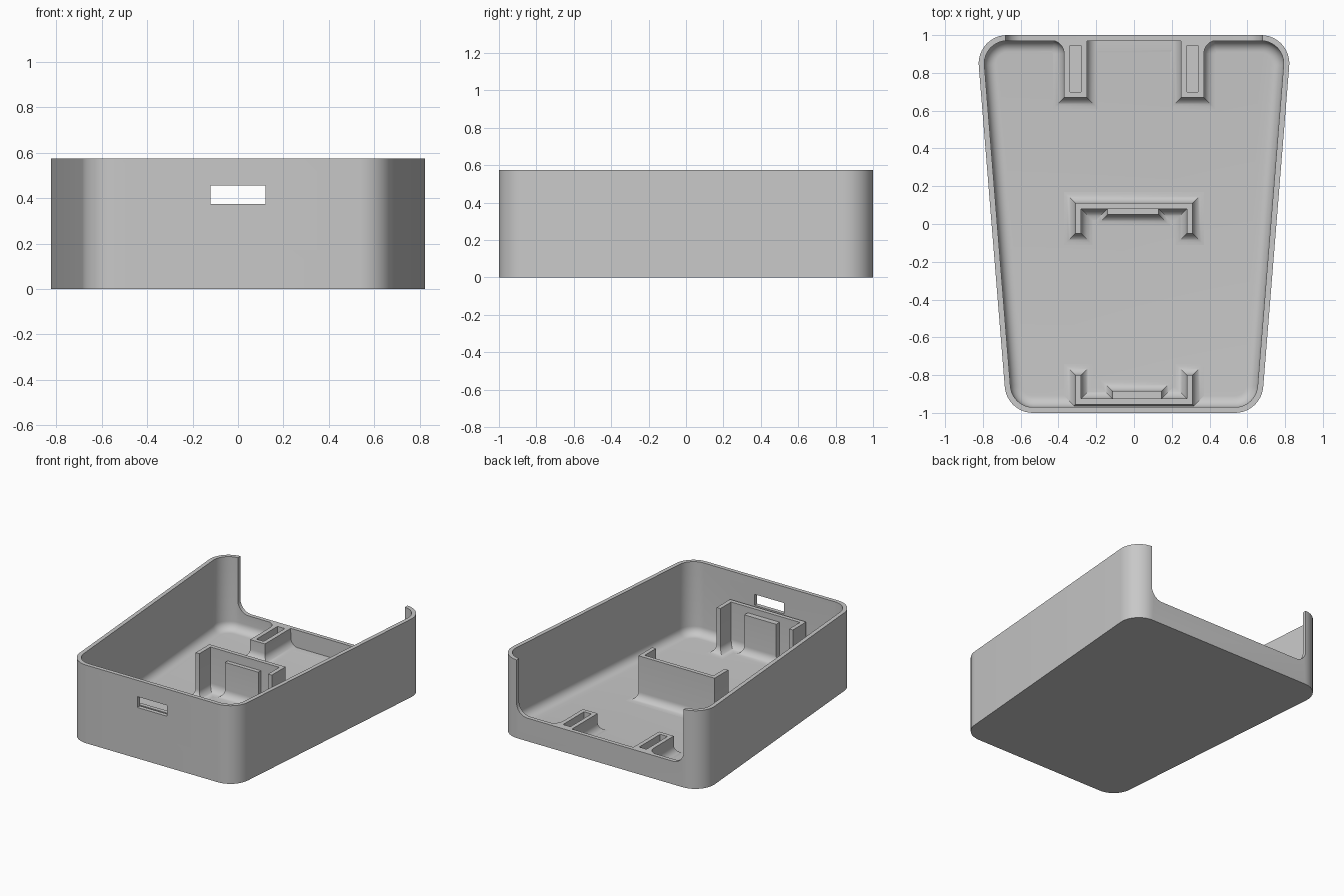
import bpy, bmesh
from math import sin, cos, pi, radians
from mathutils import Vector

cube = bpy.data.objects.get("Cube")
if cube:
    bpy.data.objects.remove(cube, do_unlink=True)

HEIGHT, WALL, FLOOR = 0.575, 0.03, 0.04
LOW_EDGE = 0.17          # height of the open back edge and the rails
FILLET = 0.06            # radius where anything upright meets the floor

grey = bpy.data.materials.new("plain_grey")
grey.use_nodes = True
grey.diffuse_color = (0.58, 0.58, 0.58, 1)
grey.node_tree.nodes["Principled BSDF"].inputs["Base Color"].default_value = grey.diffuse_color


def offset(poly, d):
    """Move a counter-clockwise outline outward by d with mitred corners."""
    pts = [Vector(p) for p in poly]
    out = []
    for i, p in enumerate(pts):
        a = (p - pts[i - 1]).normalized()
        b = (pts[(i + 1) % len(pts)] - p).normalized()
        na, nb = Vector((a.y, -a.x)), Vector((b.y, -b.x))
        out.append(p + (na + nb) * d / (1 + na.dot(nb)))
    return out


def rounded(poly, r, steps=12):
    """Round every corner of a counter-clockwise convex outline."""
    inner = offset(poly, -r)
    out = []
    for i, c in enumerate(inner):
        a = (c - inner[i - 1]).normalized()
        b = (inner[(i + 1) % len(inner)] - c).normalized()
        na, nb = Vector((a.y, -a.x)), Vector((b.y, -b.x))
        turn = na.angle(nb)
        for k in range(steps + 1):
            t = turn * k / steps
            out.append(c + (na * cos(t) + a * sin(t)) * r)
    return out


def loft(name, rings):
    """Skin a closed solid through rings of equal length."""
    bm = bmesh.new()
    rows = [[bm.verts.new(p) for p in ring] for ring in rings]
    n = len(rows[0])
    for low, up in zip(rows, rows[1:]):
        for i in range(n):
            j = (i + 1) % n
            bm.faces.new((low[i], low[j], up[j], up[i]))
    bm.faces.new(rows[0][::-1])
    bm.faces.new(rows[-1])
    bmesh.ops.recalc_face_normals(bm, faces=bm.faces)
    mesh = bpy.data.meshes.new(name)
    bm.to_mesh(mesh)
    bm.free()
    mesh.materials.append(grey)
    obj = bpy.data.objects.new(name, mesh)
    bpy.context.collection.objects.link(obj)
    return obj


def at(poly, z):
    """Outline at height z, kept inside the front and back walls."""
    return [(p[0], max(-0.985, min(0.985, p[1])), z) for p in poly]


def select(obj):
    bpy.ops.object.select_all(action="DESELECT")
    obj.select_set(True)
    bpy.context.view_layer.objects.active = obj


def smooth(obj):
    select(obj)
    bpy.ops.object.shade_smooth_by_angle(angle=radians(30))


def cut(obj, profile, y0, y1):
    """Cut an x-z profile through obj between two depths."""
    tool = loft("cutter", [[(p[0], y, p[1]) for p in profile] for y in (y0, y1)])
    tool.hide_render = True
    mod = obj.modifiers.new("cut", "BOOLEAN")
    mod.object, mod.operation, mod.solver = tool, "DIFFERENCE", "EXACT"
    select(obj)
    bpy.ops.object.modifier_apply(modifier=mod.name)
    bpy.data.objects.remove(tool, do_unlink=True)


def rect(x0, x1, y0, y1):
    return [(x0, y0), (x1, y0), (x1, y1), (x0, y1)]


def standing(name, poly, top, slot=None):
    """Upright part with a curved foot blending into the floor."""
    area = sum(poly[i - 1][0] * p[1] - p[0] * poly[i - 1][1] for i, p in enumerate(poly))
    if area < 0:
        poly = poly[::-1]
    rings = [at(offset(poly, FILLET), FLOOR - 0.01)]
    for k in range(9):
        t = pi / 2 * k / 8
        rings.append(at(offset(poly, FILLET * (1 - sin(t))), FLOOR + FILLET * (1 - cos(t))))
    rings.append(at(poly, top))
    obj = loft(name, rings)
    if slot:
        x0, x1, y0, y1 = slot
        cut(obj, rect(x0, x1, FLOOR + 0.02, top + 0.1), y0, y1)
    smooth(obj)


# Tapered tray: outer wall, rim, inner wall, curved floor edge
outline = rounded([(-0.673, -1), (0.673, -1), (0.835, 1), (-0.835, 1)], 0.15)


def level(d, z):
    return [(p.x, p.y, z) for p in offset(outline, -d)]


rings = [level(0, 0), level(0, HEIGHT), level(WALL, HEIGHT)]
for k in range(9):
    t = pi / 2 * k / 8
    rings.append(level(WALL + FILLET * (1 - cos(t)), FLOOR + FILLET * (1 - sin(t))))
tray = loft("tray", rings)

# Open back with rounded lower corners, front window, square edge between rails
cut(tray, rounded(rect(-0.68, 0.68, LOW_EDGE, 1), 0.09), 0.93, 1.1)
cut(tray, rect(-0.12, 0.12, 0.375, 0.455), -1.1, -0.9)
cut(tray, rect(-0.25, 0.25, FLOOR + 0.001, 0.14), 0.88, 0.972)
smooth(tray)


def bracket(name, back, front_dir, length, top):
    """U-shaped holder: a long wall at 'back' with two arms."""
    w, t = 0.31, 0.03
    inner, tip = back + front_dir * t, back + front_dir * length
    standing(name, [(-w, back), (w, back), (w, tip), (w - t, tip),
                    (w - t, inner), (t - w, inner), (t - w, tip), (-w, tip)], top)


# Holders in the middle and at the front, each with a centre tab
bracket("middle_bracket", 0.11, -1, 0.16, 0.365)
standing("middle_tab", rect(-0.14, 0.13, 0.05, 0.085), 0.3)
bracket("front_bracket", -0.955, 1, 0.155, 0.373)
standing("front_tab", rect(-0.115, 0.145, -0.93, -0.885), 0.33)

# Slotted rails joined to the back edge, with a rounded outer corner
R = 0.07
for side, label in ((1, "left"), (-1, "right")):
    arc = [(0.37 + R * (1 - cos(pi / 2 * k / 6)), 0.972 - R * (1 - sin(pi / 2 * k / 6)))
           for k in range(7)]
    shape = [(0.25, 0.67), (0.37, 0.67)] + arc + [(0.37 + R, 0.98), (0.25, 0.98)]
    xs = sorted((side * 0.28, side * 0.34))
    standing(label + "_rail", [(side * x, y) for x, y in shape], LOW_EDGE,
             slot=(xs[0], xs[1], 0.7, 0.945))
